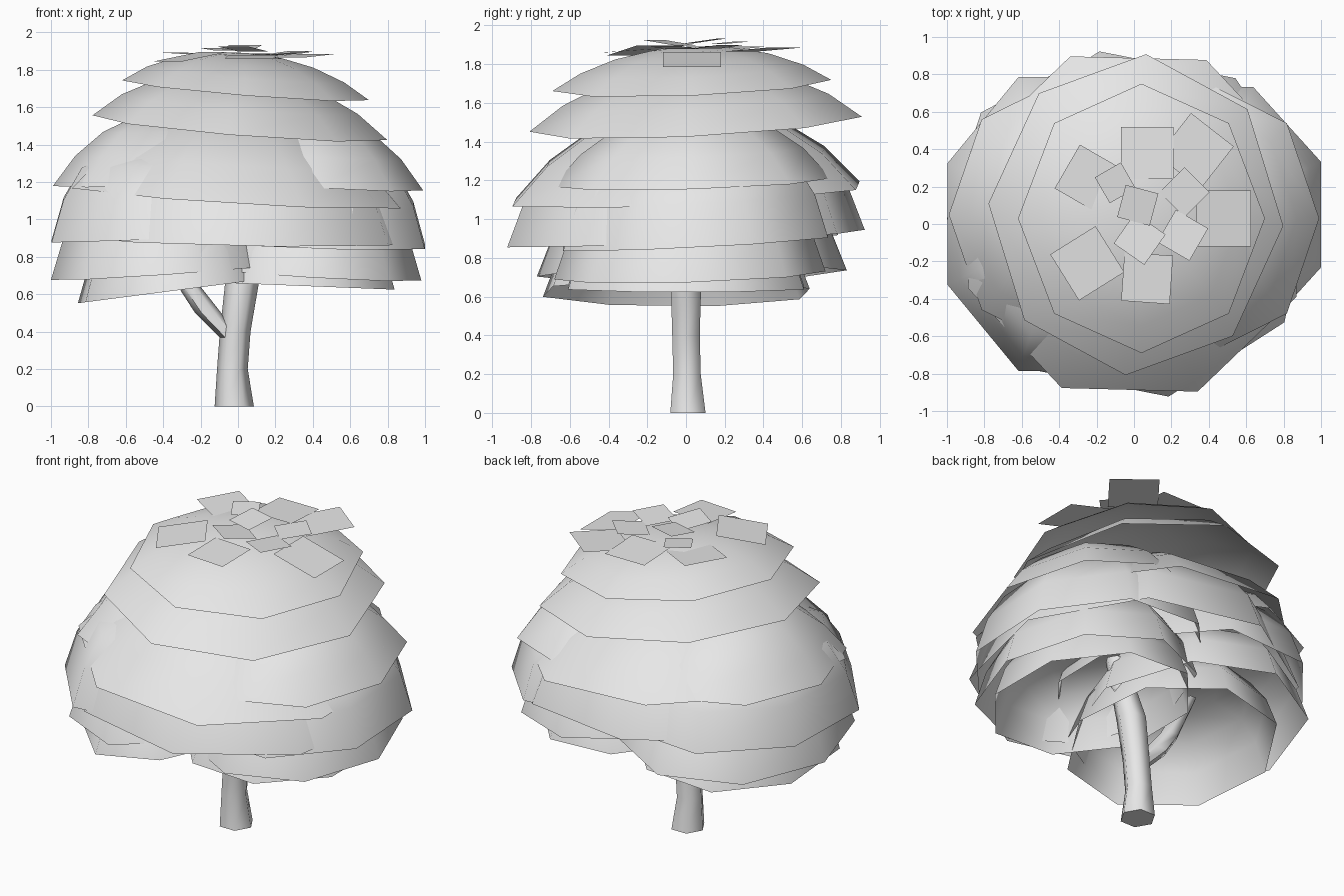
import bpy, bmesh
from math import sin, cos, pi, radians
from mathutils import Matrix, Vector

cube = bpy.data.objects.get("Cube")
if cube:
    bpy.data.objects.remove(cube, do_unlink=True)

grey = bpy.data.materials.new("plain grey")
grey.use_nodes = True
grey.diffuse_color = (0.8, 0.8, 0.8, 1)
grey.node_tree.nodes["Principled BSDF"].inputs["Base Color"].default_value = (0.8, 0.8, 0.8, 1)


def finish(name, bm, smooth=True):
    mesh = bpy.data.meshes.new(name)
    bm.to_mesh(mesh)
    bm.free()
    mesh.materials.append(grey)
    obj = bpy.data.objects.new(name, mesh)
    bpy.context.collection.objects.link(obj)
    if smooth:
        bpy.ops.object.select_all(action="DESELECT")
        obj.select_set(True)
        bpy.context.view_layer.objects.active = obj
        bpy.ops.object.shade_smooth_by_angle(angle=radians(65))
    return obj


def loft(bm, rings):
    """Join rings of vertices, bottom to top, with outward faces."""
    for low, high in zip(rings, rings[1:]):
        n = len(low)
        for i in range(n):
            j = (i + 1) % n
            bm.faces.new((low[i], low[j], high[j], high[i]))


# Dome profiles: share of radius, share of height
SLOPED = [(1, 0), (0.8, 0.42), (0.55, 0.75), (0.3, 0.93)]
STEEP = [(1, 0), (0.9, 0.45), (0.75, 0.78), (0.45, 0.95)]


def skirt(name, centre, radii, z, height, tilt, turn, profile):
    """Open eight-sided leaf dome with a tilted rim."""
    bm = bmesh.new()

    def point(r, h, a):
        x, y = radii[0] * r * cos(a), radii[1] * r * sin(a)
        return bm.verts.new((centre[0] + x, centre[1] + y,
                             z + height * h + tilt[0] * x + tilt[1] * y))

    rings = [[point(r, h, radians(turn) + i * pi / 4) for i in range(8)] for r, h in profile]
    loft(bm, rings)
    apex = point(0, 1, 0)
    for i in range(8):
        bm.faces.new((rings[-1][i], rings[-1][(i + 1) % 8], apex))
    finish(name, bm)


# Central stack of leaf layers
skirt("crown_layer_1", (0.04, 0.03), (0.66, 0.72), 1.69, 0.2, (-0.08, 0.04), 0, SLOPED)
skirt("crown_layer_2", (0.01, 0.05), (0.79, 0.86), 1.49, 0.30, (-0.08, 0.05), -4, SLOPED)
skirt("crown_layer_3", (0, 0), (0.95, 0.96), 1.13, 0.46, (-0.06, 0.05), 21, SLOPED)
skirt("crown_layer_4", (0, 0), (0.97, 0.94), 0.9, 0.54, (-0.02, 0.045), 11, STEEP)

# Clumps on the model's right
skirt("right_clump_1", (-0.39, 0.05), (0.6, 0.72), 1.19, 0.38, (0.02, 0.02), 0, SLOPED)
skirt("right_clump_2", (-0.35, 0), (0.7, 0.85), 0.915, 0.5, (0.05, 0.02), 22.5, STEEP)
skirt("right_clump_3", (-0.38, 0.03), (0.62, 0.8), 0.72, 0.45, (0.07, 0.02), 0, STEEP)
skirt("right_clump_4", (-0.33, -0.05), (0.55, 0.72), 0.62, 0.4, (0.13, 0), 28, STEEP)

# Clumps on the model's left
skirt("left_clump_1", (0.4, 0.03), (0.59, 0.72), 1.19, 0.38, (-0.06, 0.03), 0, SLOPED)
skirt("left_clump_2", (0.38, 0.05), (0.67, 0.74), 0.88, 0.5, (-0.04, 0.05), 22.5, STEEP)
skirt("left_clump_3", (0.38, 0.02), (0.6, 0.7), 0.71, 0.45, (-0.06, 0.03), 0, STEEP)
skirt("left_clump_4", (0.32, 0), (0.56, 0.66), 0.645, 0.4, (-0.04, 0), 22.5, STEEP)


def limb(name, path, sides=6):
    """Tapered limb from (x, y, z, radius) stations."""
    bm = bmesh.new()
    rings = [[bm.verts.new((x + r * cos(2 * pi * i / sides), y + r * sin(2 * pi * i / sides), z))
              for i in range(sides)] for x, y, z, r in path]
    loft(bm, rings)
    bm.faces.new(rings[0][::-1])
    bm.faces.new(rings[-1])
    finish(name, bm)


limb("trunk", [(-0.02, 0.01, 0, 0.105), (-0.03, 0.005, 0.2, 0.082),
               (-0.015, 0, 0.4, 0.082), (0.02, 0, 0.65, 0.09), (0.14, 0, 1.0, 0.06)])
limb("branch", [(-0.03, 0, 0.36, 0.06), (-0.16, 0, 0.5, 0.07),
                (-0.26, 0, 0.64, 0.06), (-0.42, 0, 0.95, 0.04)])

# Loose leaf plates on top: x, y, z, size, turn, outward droop
PLATES = [
    (0.07, 0.38, 1.88, 0.28, 90, 3), (0.33, 0.39, 1.875, 0.29, 52, -4),
    (-0.24, 0.24, 1.885, 0.27, 150, -3), (-0.25, -0.21, 1.87, 0.29, 212, 10),
    (0.07, -0.29, 1.87, 0.26, 266, 4), (0.48, 0.03, 1.825, 0.3, 0, 15),
    (0.02, 0.1, 1.92, 0.18, 75, -8), (0.27, 0.17, 1.89, 0.19, 45, -6),
    (0.03, -0.08, 1.91, 0.2, 235, -8), (0.26, -0.06, 1.885, 0.2, 330, -4),
    (-0.1, 0.22, 1.91, 0.16, 120, -5),
]
for n, (x, y, z, size, turn, droop) in enumerate(PLATES, 1):
    bm = bmesh.new()
    place = (Matrix.Translation(Vector((x, y, z))) @ Matrix.Rotation(radians(turn), 4, "Z")
             @ Matrix.Rotation(radians(droop), 4, "Y"))
    bmesh.ops.create_grid(bm, x_segments=1, y_segments=1, size=size / 2, matrix=place)
    finish(f"top_leaf_{n}", bm, smooth=False)
